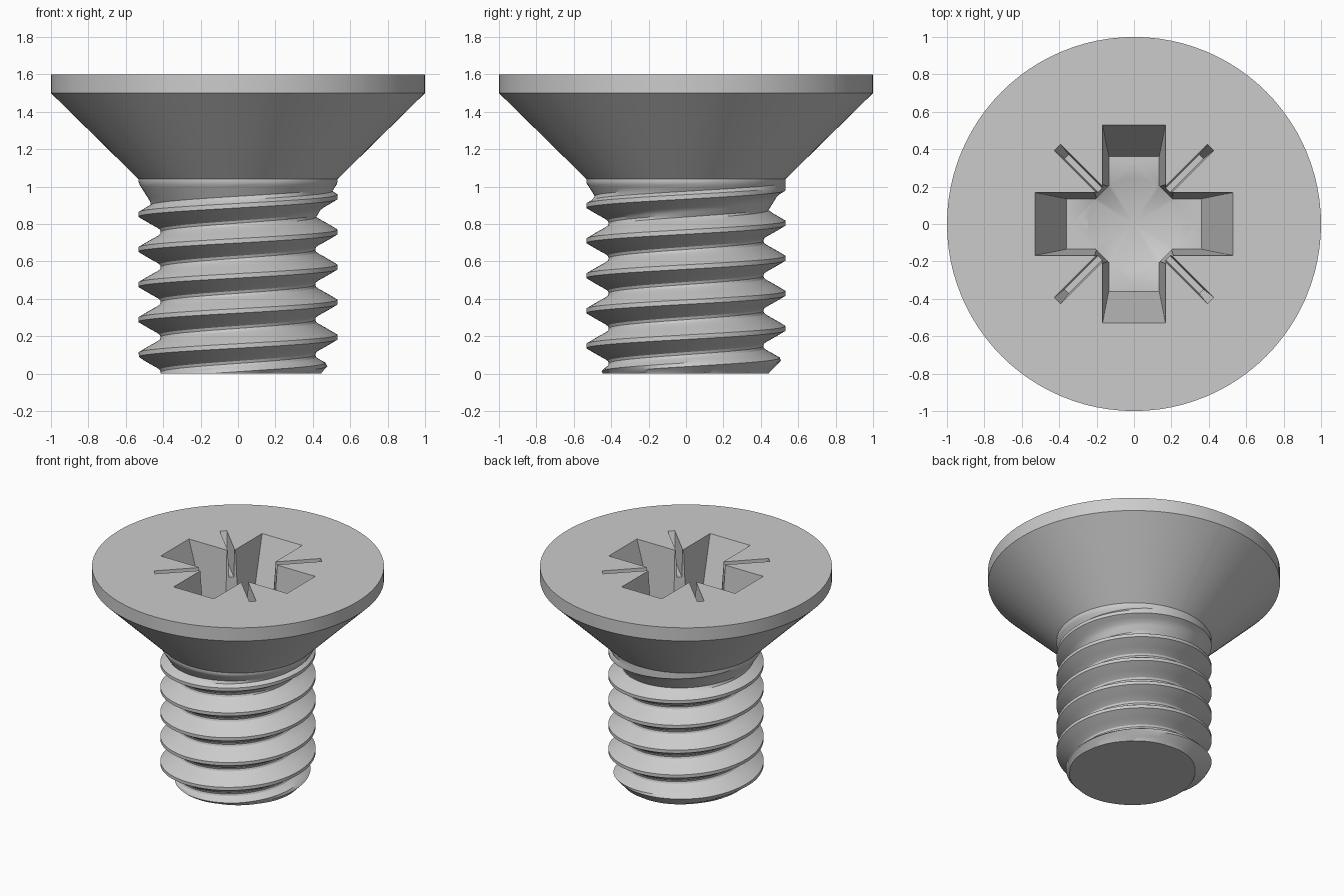
import bpy, bmesh
from math import sin, cos, pi, radians
from mathutils import Matrix

if "Cube" in bpy.data.objects:
    bpy.data.objects.remove(bpy.data.objects["Cube"])

PITCH, COLS, TOP = 0.1875, 96, 1.6
CREST, ROOT = 0.532, 0.413

# thread profile over one pitch: offset from crest, radius
half = [(0.012, CREST), (0.03, 0.502), (0.05, 0.467), (0.068, 0.434), (0.08, 0.418)]
profile = [(-o, r) for o, r in reversed(half)] + half + [(PITCH / 2, ROOT)]
n = len(profile)


def new_object(name, bm):
    bmesh.ops.recalc_face_normals(bm, faces=bm.faces[:])
    mesh = bpy.data.meshes.new(name)
    bm.to_mesh(mesh)
    bm.free()
    ob = bpy.data.objects.new(name, mesh)
    bpy.context.collection.objects.link(ob)
    return ob


def boundary(bm, z):
    return [e for e in bm.edges if e.is_boundary and all(abs(v.co.z - z) < 1e-4 for v in e.verts)]


def extrude_ring(bm, edges, radius, z):
    geom = bmesh.ops.extrude_edge_only(bm, edges=edges)['geom']
    for v in geom:
        if isinstance(v, bmesh.types.BMVert):
            flat = v.co.xy.normalized() * radius
            v.co = (flat.x, flat.y, z)
    return [e for e in geom if isinstance(e, bmesh.types.BMEdge)]


# threaded shank: helical grid, limited by the tip chamfer and the thread run-out
bm = bmesh.new()
turns = range(-2, 8)
rows = [(0.0075 + k * PITCH + o, r) for k in turns for o, r in profile]
grid = []
for i in range(COLS):
    a = 2 * pi * i / COLS
    column = []
    for s, r in rows:
        z = s + PITCH * i / COLS
        r = max(r, min(CREST, ROOT + (z - 0.83) * 0.63))
        r = min(r, 0.44 + max(z, 0))
        column.append(bm.verts.new((r * cos(a), r * sin(a), z)))
    grid.append(column)
for i in range(COLS):
    nxt, shift = (grid[i + 1], 0) if i + 1 < COLS else (grid[0], n)
    for j in range(len(rows) - 1 - shift):
        bm.faces.new((grid[i][j], nxt[j + shift], nxt[j + 1 + shift], grid[i][j + 1]))
for z, up in ((0, -1), (1.04, 1)):
    bmesh.ops.bisect_plane(bm, geom=bm.verts[:] + bm.edges[:] + bm.faces[:], dist=1e-5,
                           plane_co=(0, 0, z), plane_no=(0, 0, up), clear_outer=True)
bmesh.ops.remove_doubles(bm, verts=bm.verts[:], dist=1e-4)

# flat tip and countersunk head
bmesh.ops.contextual_create(bm, geom=boundary(bm, 0))
ring = extrude_ring(bm, boundary(bm, 1.04), 1.0, 1.5)
ring = extrude_ring(bm, ring, 1.0, TOP)
bmesh.ops.contextual_create(bm, geom=ring)
screw = new_object("countersunk_screw", bm)


# drive recess cutters
def tapered_bar(name, top, bottom, depth, angle):
    bm = bmesh.new()
    bmesh.ops.create_cube(bm, size=2)
    for v in bm.verts:
        t = -0.1 / depth if v.co.z > 0 else 1.0
        v.co.x *= top[0] + (bottom[0] - top[0]) * t
        v.co.y *= top[1] + (bottom[1] - top[1]) * t
        v.co.z = TOP - depth * t
    bmesh.ops.rotate(bm, verts=bm.verts[:], matrix=Matrix.Rotation(radians(angle), 3, 'Z'))
    return new_object(name, bm)


cutters = []
for a in (0, 90):
    cutters.append(tapered_bar("cross_cutter", (0.528, 0.168), (0.36, 0.135), 0.5, a))
cutters.append(tapered_bar("core_cutter", (0.268, 0.268), (0.236, 0.236), 0.5, 45))
for a in (45, 135):
    cutters.append(tapered_bar("slit_cutter", (0.58, 0.024), (0.51, 0.016), 0.2, a))

# conical bottom of the recess
bm = bmesh.new()
low = bmesh.ops.create_circle(bm, segments=64, radius=0.245, matrix=Matrix.Translation((0, 0, 1.1)))['verts']
edges = bm.edges[:]
tip = bm.verts.new((0, 0, 0.97))
for e in edges:
    bm.faces.new((e.verts[0], e.verts[1], tip))
upper = extrude_ring(bm, edges, 0.245, 1.15)
bmesh.ops.contextual_create(bm, geom=upper)
cutters.append(new_object("cone_cutter", bm))

bpy.context.view_layer.objects.active = screw
screw.select_set(True)
for c in cutters:
    c.hide_render = True
    mod = screw.modifiers.new("recess", 'BOOLEAN')
    mod.operation, mod.solver, mod.object = 'DIFFERENCE', 'EXACT', c
    bpy.ops.object.modifier_apply(modifier=mod.name)
    bpy.data.objects.remove(c)

bpy.ops.object.shade_smooth_by_angle(angle=radians(30))
